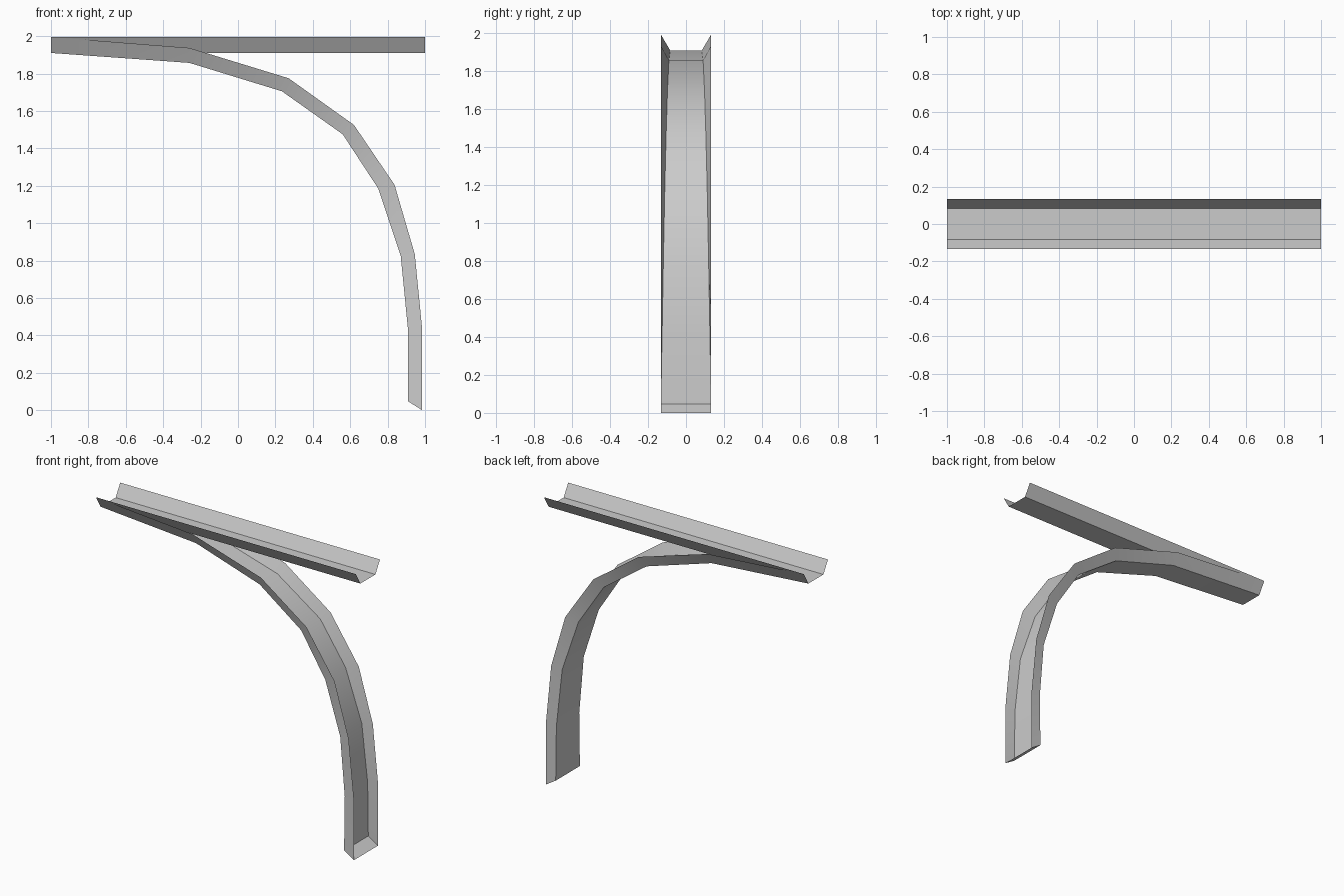
import bpy
import math

cube = bpy.data.objects.get("Cube")
if cube:
    bpy.data.objects.remove(cube)

# One grey for all the sheet metal
grey = bpy.data.materials.new("light_grey")
grey.use_nodes = True
COLOUR = (0.6, 0.6, 0.6, 1)
grey.diffuse_color = COLOUR
grey.node_tree.nodes["Principled BSDF"].inputs["Base Color"].default_value = COLOUR

RIM = 0.133     # half width at the open rims
FLOOR = 0.083   # half width of the narrow floor


def channel(name, floor_path, rim_path, widths, capped=False):
    """Open sheet channel: front wall, floor and back wall along a path."""
    verts, faces = [], []
    for (fx, fz), (rx, rz), w in zip(floor_path, rim_path, widths):
        verts += [(rx, -RIM, rz), (fx, -w, fz), (fx, w, fz), (rx, RIM, rz)]
    for ring in range(len(floor_path) - 1):
        for side in range(3):
            a = ring * 4 + side
            faces.append((a, a + 4, a + 5, a + 1))
    if capped:
        last = len(verts) - 4
        faces.append((last, last + 3, last + 2, last + 1))
    mesh = bpy.data.meshes.new(name)
    mesh.from_pydata(verts, [], faces)
    mesh.materials.append(grey)
    obj = bpy.data.objects.new(name, mesh)
    bpy.context.collection.objects.link(obj)
    bpy.ops.object.select_all(action='DESELECT')
    obj.select_set(True)
    bpy.context.view_layer.objects.active = obj
    bpy.ops.object.shade_smooth_by_angle(angle=math.radians(30))
    return obj


# Straight channel along the top
channel("straight_channel", [(-1, 1.91), (1, 1.91)],
        [(-1, 1.995), (1, 1.995)], [FLOOR, FLOOR])

# Curved channel bending down, its floor widening to a closed foot
floor_path = [(-1, 1.91), (-0.26, 1.857), (0.235, 1.705), (0.56, 1.475),
              (0.75, 1.185), (0.87, 0.825), (0.91, 0.42), (0.91, 0.047)]
rim_path = [(-1, 1.995), (-0.26, 1.937), (0.27, 1.775), (0.62, 1.525),
            (0.837, 1.205), (0.945, 0.835), (0.985, 0.43), (0.985, 0)]
steps = len(floor_path) - 1
widths = [FLOOR + (RIM - FLOOR) * i / steps for i in range(steps + 1)]
channel("curved_channel", floor_path, rim_path, widths, capped=True)
